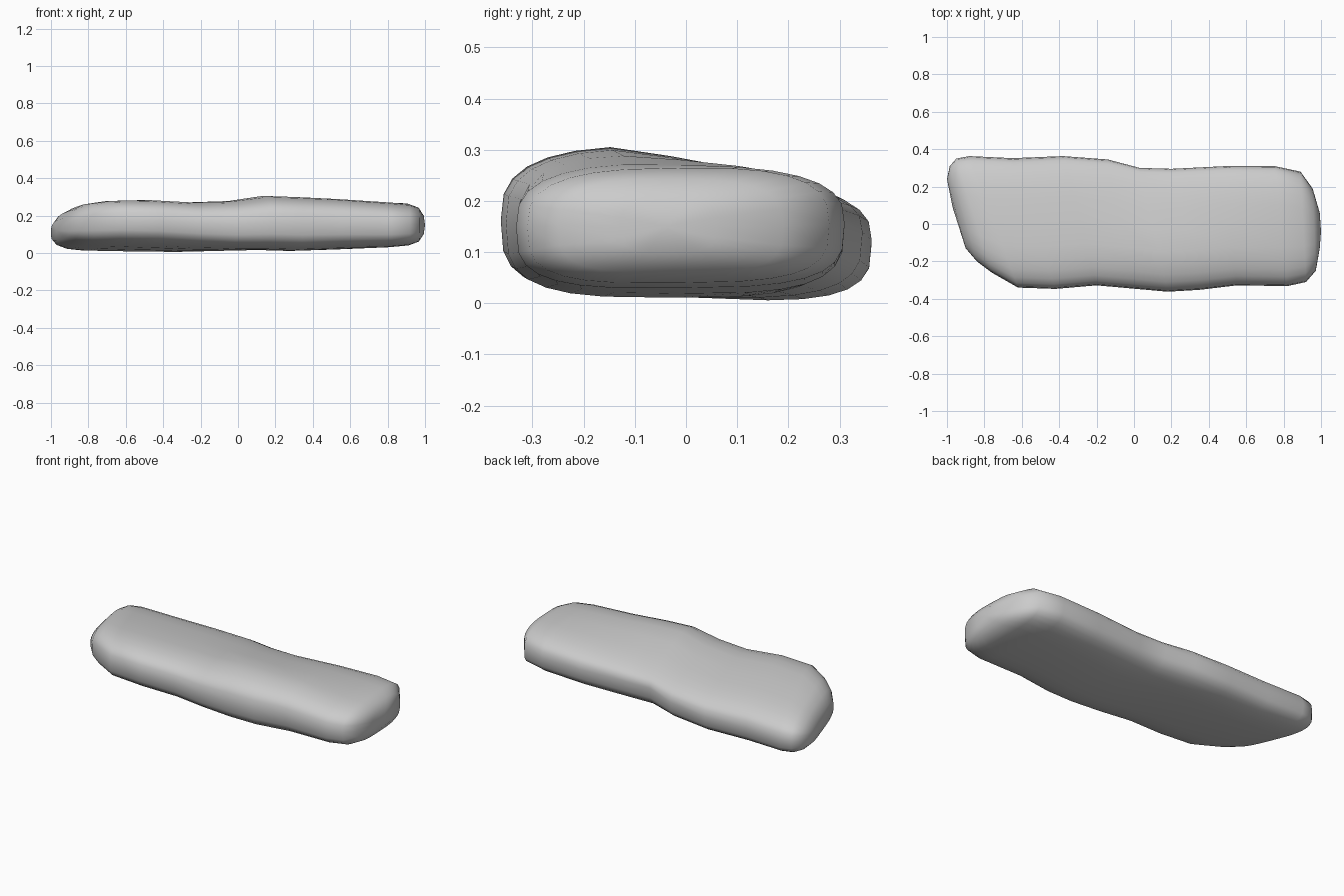
import bpy, bmesh
from math import cos, sin, pi, copysign

if "Cube" in bpy.data.objects:
    bpy.data.objects.remove(bpy.data.objects["Cube"])

SIDES = 28

# Stations along the slab: front edge x, y | back edge x, y | bottom z, top z | roll | extra top slope
stations = [
    (-.90, -.13, -1.0, .24, .075, .185, .08, 0),
    (-.84, -.20, -.985, .31, .05, .23, .08, .02),
    (-.76, -.26, -.95, .35, .034, .26, .08, .03),
    (-.62, -.34, -.88, .363, .024, .272, .08, .03),
    (-.42, -.347, -.65, .352, .017, .278, .07, .04),
    (-.20, -.328, -.38, .363, .012, .27, .05, .05),
    (-.01, -.345, -.14, .345, .012, .28, .02, .09),
    (.18, -.362, .03, .30, .016, .308, 0, .17),
    (.35, -.352, .20, .295, .011, .303, 0, .15),
    (.55, -.328, .50, .31, .019, .293, 0, .09),
    (.82, -.332, .75, .31, .03, .275, -.01, .03),
    (.92, -.31, .89, .28, .04, .265, -.01, 0),
    (.972, -.25, .955, .19, .06, .243, 0, 0),
    (.993, -.13, .993, .06, .10, .20, 0, 0),
]


def rounded(t, power):
    return copysign(abs(t) ** (2 / power), t)


def ring(bm, xf, yf, xb, yb, z0, z1, roll, slope):
    verts = []
    for i in range(SIDES):
        a = 2 * pi * i / SIDES
        power = 2.9 if sin(a) > 0 else 3.4
        u, v = rounded(cos(a), power), rounded(sin(a), power)
        f = (u + 1) / 2
        y = yf + (yb - yf) * f
        z = (z0 + z1) / 2 + v * (z1 - z0) / 2
        # whole section rolls back; the top leans down further behind the ridge
        z -= roll * y + slope * max(y + .15, 0) * max(v, 0)
        verts.append(bm.verts.new((xf + (xb - xf) * f, y, max(z, 0))))
    return verts


# Stone slab: skin of rounded sections with domed ends
bm = bmesh.new()
rings = [ring(bm, *s) for s in stations]
for a, b in zip(rings, rings[1:]):
    for i in range(SIDES):
        j = (i + 1) % SIDES
        bm.faces.new((a[i], a[j], b[j], b[i]))
for r, tip in ((rings[0], (-.97, .09, .12)), (rings[-1], (1.0, -.04, .15))):
    t = bm.verts.new(tip)
    for i in range(SIDES):
        bm.faces.new((r[i], r[(i + 1) % SIDES], t))
bmesh.ops.recalc_face_normals(bm, faces=bm.faces)
for f in bm.faces:
    f.smooth = True
mesh = bpy.data.meshes.new("stone_slab")
bm.to_mesh(mesh)
bm.free()
slab = bpy.data.objects.new("stone_slab", mesh)
bpy.context.collection.objects.link(slab)
